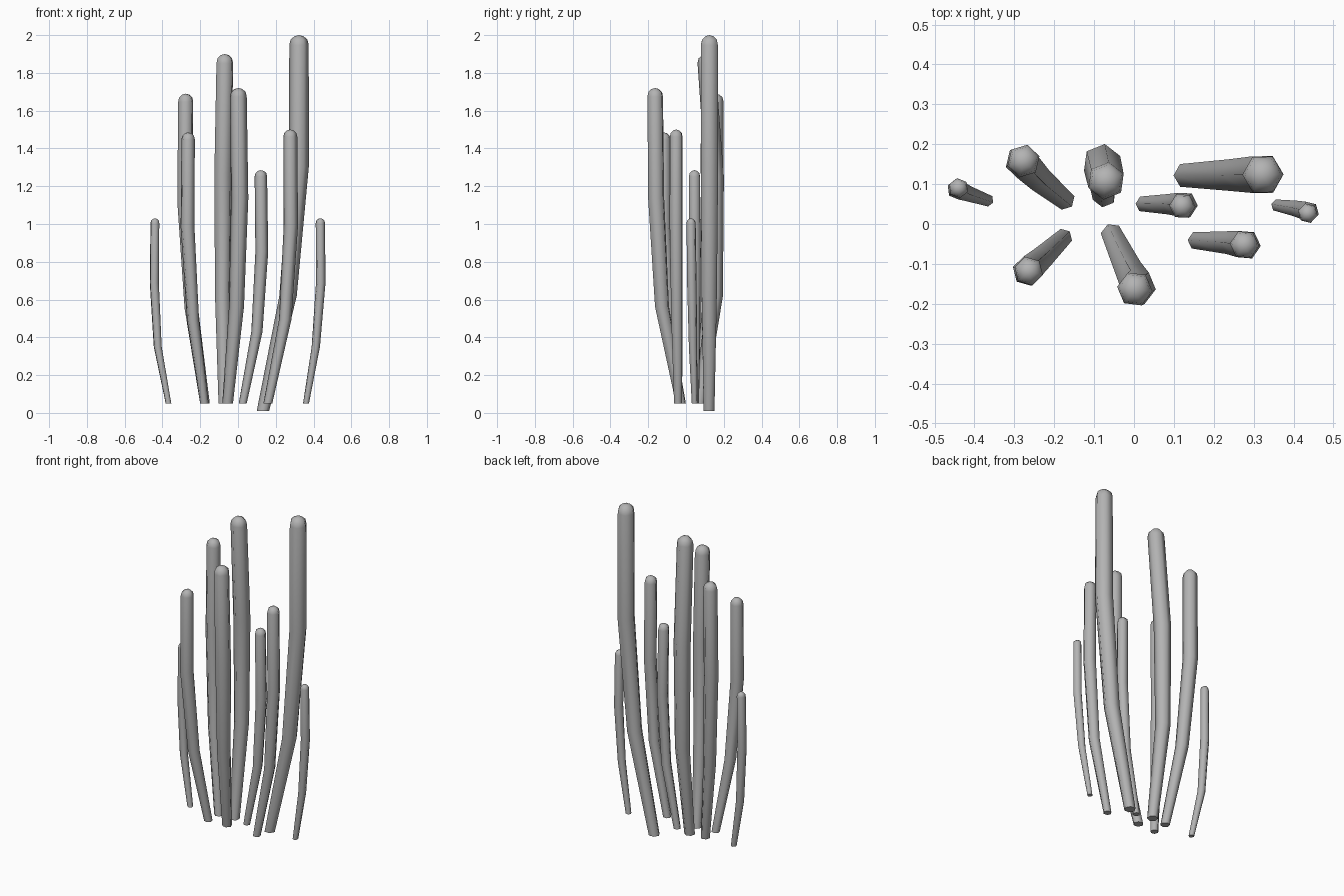
import bpy, bmesh, math
from mathutils import Vector

cube = bpy.data.objects.get("Cube")
if cube:
    bpy.data.objects.remove(cube, do_unlink=True)

# single plain grey
grey = bpy.data.materials.new("plain_grey")
grey.use_nodes = True
colour = (0.45, 0.45, 0.45, 1)
grey.diffuse_color = colour
grey.node_tree.nodes["Principled BSDF"].inputs["Base Color"].default_value = colour

SIDES = 6


def stalk(name, radius, height, base_z, path):
    """Bent six-sided tube through four xy points, ending in a rounded tip."""
    step = (height - base_z) / 3
    heights = (base_z, base_z + step * 0.92, base_z + step * 1.95, height - radius)
    spine = [Vector((x, y, z)) for (x, y), z in zip(path, heights)]
    rings = list(zip(spine, [radius * s for s in (0.62, 0.87, 1.0, 0.97)]))
    # dome rings above the last spine point
    for angle in (math.radians(32), math.radians(62)):
        rings.append((spine[-1] + Vector((0, 0, radius * math.sin(angle))),
                      radius * math.cos(angle)))
    lean = spine[-1] - spine[0]
    turn = math.atan2(lean.y, lean.x)

    bm = bmesh.new()
    loops = []
    for centre, r in rings:
        loop = []
        for i in range(SIDES):
            a = turn + math.tau * i / SIDES
            loop.append(bm.verts.new(centre + Vector((math.cos(a), math.sin(a), 0)) * r))
        loops.append(loop)
    for low, high in zip(loops, loops[1:]):
        for i in range(SIDES):
            j = (i + 1) % SIDES
            bm.faces.new((low[i], low[j], high[j], high[i]))
    bm.faces.new(loops[0][::-1])
    tip = bm.verts.new(spine[-1] + Vector((0, 0, radius)))
    for i in range(SIDES):
        bm.faces.new((loops[-1][i], loops[-1][(i + 1) % SIDES], tip))

    mesh = bpy.data.meshes.new(name)
    bm.to_mesh(mesh)
    bm.free()
    mesh.materials.append(grey)
    obj = bpy.data.objects.new(name, mesh)
    bpy.context.collection.objects.link(obj)
    bpy.ops.object.select_all(action="DESELECT")
    obj.select_set(True)
    bpy.context.view_layer.objects.active = obj
    bpy.ops.object.shade_smooth_by_angle(angle=math.radians(65))


# back row, right to left
stalk("far_right_stalk", 0.026, 1.03, 0.05,
      [(-0.368, 0.06), (-0.425, 0.08), (-0.443, 0.087), (-0.44, 0.09)])
stalk("back_right_stalk", 0.043, 1.69, 0.05,
      [(-0.175, 0.062), (-0.247, 0.122), (-0.28, 0.155), (-0.277, 0.158)])
stalk("back_centre_stalk", 0.049, 1.90, 0.05,
      [(-0.075, 0.072), (-0.082, 0.153), (-0.08, 0.152), (-0.07, 0.108)])
stalk("tallest_stalk", 0.053, 2.0, 0.01,
      [(0.132, 0.122), (0.265, 0.123), (0.322, 0.124), (0.323, 0.124)])
stalk("inner_left_stalk", 0.034, 1.285, 0.05,
      [(0.025, 0.05), (0.1, 0.049), (0.126, 0.048), (0.121, 0.045)])
stalk("far_left_stalk", 0.026, 1.03, 0.05,
      [(0.36, 0.046), (0.412, 0.037), (0.438, 0.031), (0.436, 0.027)])
# front row, right to left
stalk("front_right_stalk", 0.038, 1.485, 0.05,
      [(-0.178, -0.035), (-0.238, -0.092), (-0.267, -0.118), (-0.264, -0.118)])
stalk("front_centre_stalk", 0.046, 1.72, 0.05,
      [(-0.055, -0.027), (-0.008, -0.127), (0.009, -0.158), (0.002, -0.163)])
stalk("front_left_stalk", 0.038, 1.5, 0.05,
      [(0.158, -0.042), (0.25, -0.048), (0.28, -0.052), (0.277, -0.052)])
